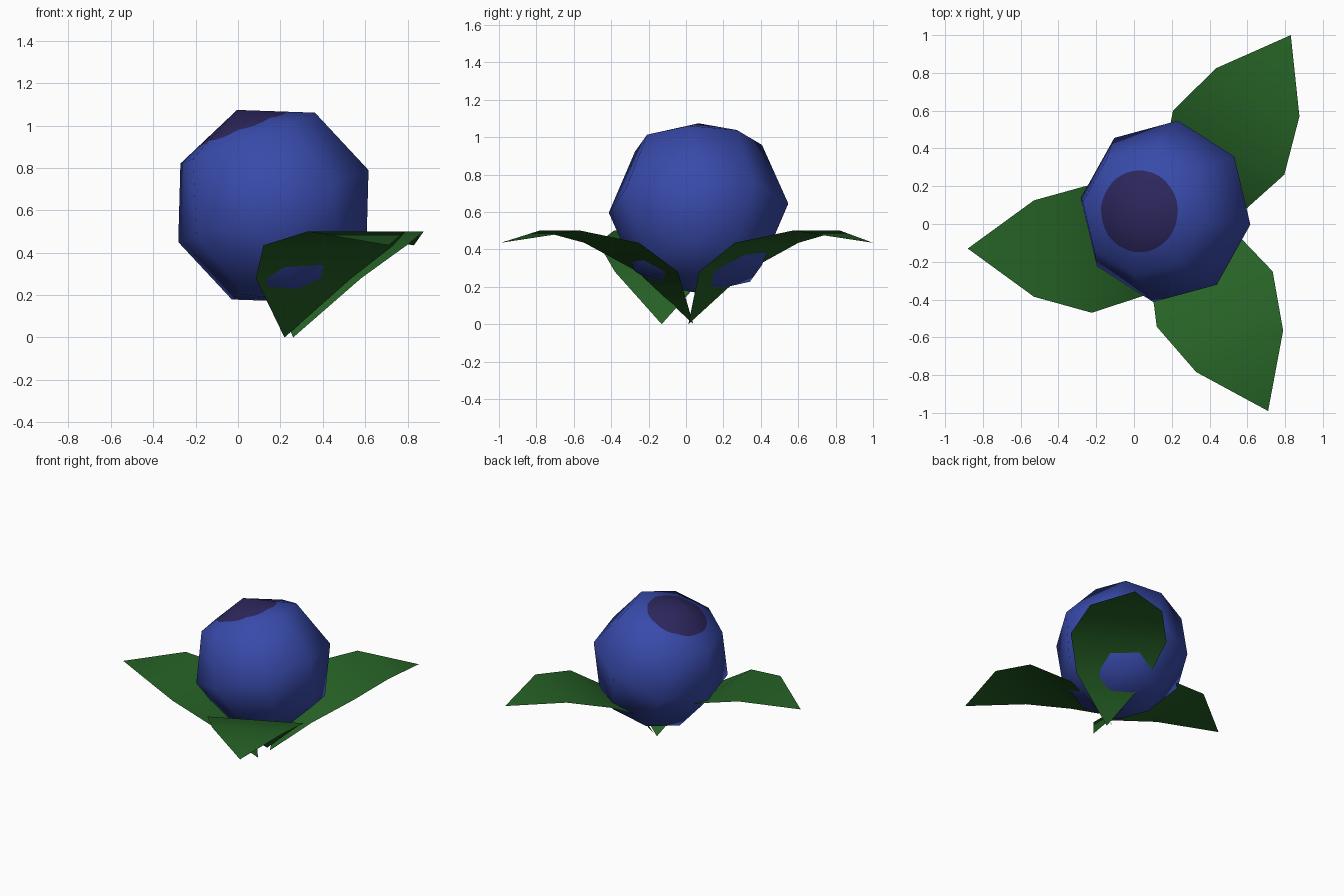
import bpy, bmesh, math
from mathutils import Vector, Matrix

if "Cube" in bpy.data.objects:
    bpy.data.objects.remove(bpy.data.objects["Cube"])


def material(name, rgb):
    m = bpy.data.materials.new(name)
    m.diffuse_color = (*rgb, 1)
    m.use_nodes = True
    m.node_tree.nodes["Principled BSDF"].inputs["Base Color"].default_value = m.diffuse_color
    return m


BLUE = material("berry_blue", (0.0395, 0.0685, 0.402))
DARK = material("crown_purple", (0.0252, 0.0194, 0.107))
GREEN = material("leaf_green", (0.0194, 0.122, 0.0194))


def finish(bm, name, mats):
    mesh = bpy.data.meshes.new(name)
    for f in bm.faces:
        f.smooth = True
    bm.to_mesh(mesh)
    bm.free()
    for m in mats:
        mesh.materials.append(m)
    ob = bpy.data.objects.new(name, mesh)
    bpy.context.collection.objects.link(ob)
    return ob


# Berry: 8-sided, 4-band sphere, with a dark round patch cut into the top cap
R, SIDES, ARC, PATCH = 0.485, 8, 4, 0.217
STEP = math.tau / SIDES
START = math.radians(-8.3)
bm = bmesh.new()
top = bm.verts.new((0, 0, R))
bottom = bm.verts.new((0, 0, -R))
rings = []
for lat in (45, 90, 135):
    t = math.radians(lat)
    rings.append([bm.verts.new((R * math.sin(t) * math.cos(START + i * STEP),
                                R * math.sin(t) * math.sin(START + i * STEP),
                                R * math.cos(t))) for i in range(SIDES)])

# round patch outline lying on the flat cap faces
apothem = R * math.sin(math.pi / 4) * math.cos(STEP / 2)
drop = R * (1 - math.cos(math.pi / 4))
circle = []
for k in range(SIDES * ARC):
    off = (k % ARC) / ARC * STEP - STEP / 2
    a = START + k * STEP / ARC
    z = R - drop * PATCH * math.cos(off) / apothem
    circle.append(bm.verts.new((PATCH * math.cos(a), PATCH * math.sin(a), z)))

for i in range(SIDES):
    j = (i + 1) % SIDES
    arc = [circle[(i * ARC + k) % len(circle)] for k in range(ARC + 1)]
    for p, q in zip(arc, arc[1:]):
        bm.faces.new((top, p, q)).material_index = 1
    bm.faces.new([rings[0][i], rings[0][j]] + arc[::-1])
    for up, lo in zip(rings, rings[1:]):
        bm.faces.new((up[i], lo[i], lo[j], up[j]))
    bm.faces.new((rings[2][i], bottom, rings[2][j]))

berry = finish(bm, "berry", [BLUE, DARK])
berry.data.normals_split_custom_set_from_vertices(
    [v.co.normalized() for v in berry.data.vertices])
berry.matrix_world = (Matrix.Translation((0.167, 0.067, 0.62))
                      @ Matrix.Rotation(math.radians(-20.7), 4, 'Y'))

# Leaves: arched sheets, (distance from base, half width, height)
STATIONS = [(0.21, 0.25, 0.28), (0.483, 0.34, 0.435), (0.79, 0.255, 0.5)]
LENGTH, TIP_Z = 1.14, 0.435


def leaf(name, tip, angle):
    d = Vector((math.cos(math.radians(angle)), math.sin(math.radians(angle)), 0))
    side = Vector((-d.y, d.x, 0))
    base = Vector((tip[0], tip[1], 0)) - d * LENGTH
    bm = bmesh.new()
    root = bm.verts.new(base)
    end = bm.verts.new((tip[0], tip[1], TIP_Z))
    rows = []
    for s, w, z in STATIONS:
        mid = base + d * s + Vector((0, 0, z))
        rows.append((bm.verts.new(mid - side * w), bm.verts.new(mid + side * w)))
    bm.faces.new((root, rows[0][0], rows[0][1]))
    for a, b in zip(rows, rows[1:]):
        bm.faces.new((a[0], b[0], b[1], a[1]))
    bm.faces.new((rows[-1][0], end, rows[-1][1]))
    return finish(bm, name, [GREEN])


leaf("leaf_back", (0.83, 1.0), 60)
leaf("leaf_front", (0.71, -0.99), -64.5)
leaf("leaf_left", (-0.88, -0.13), 180)
